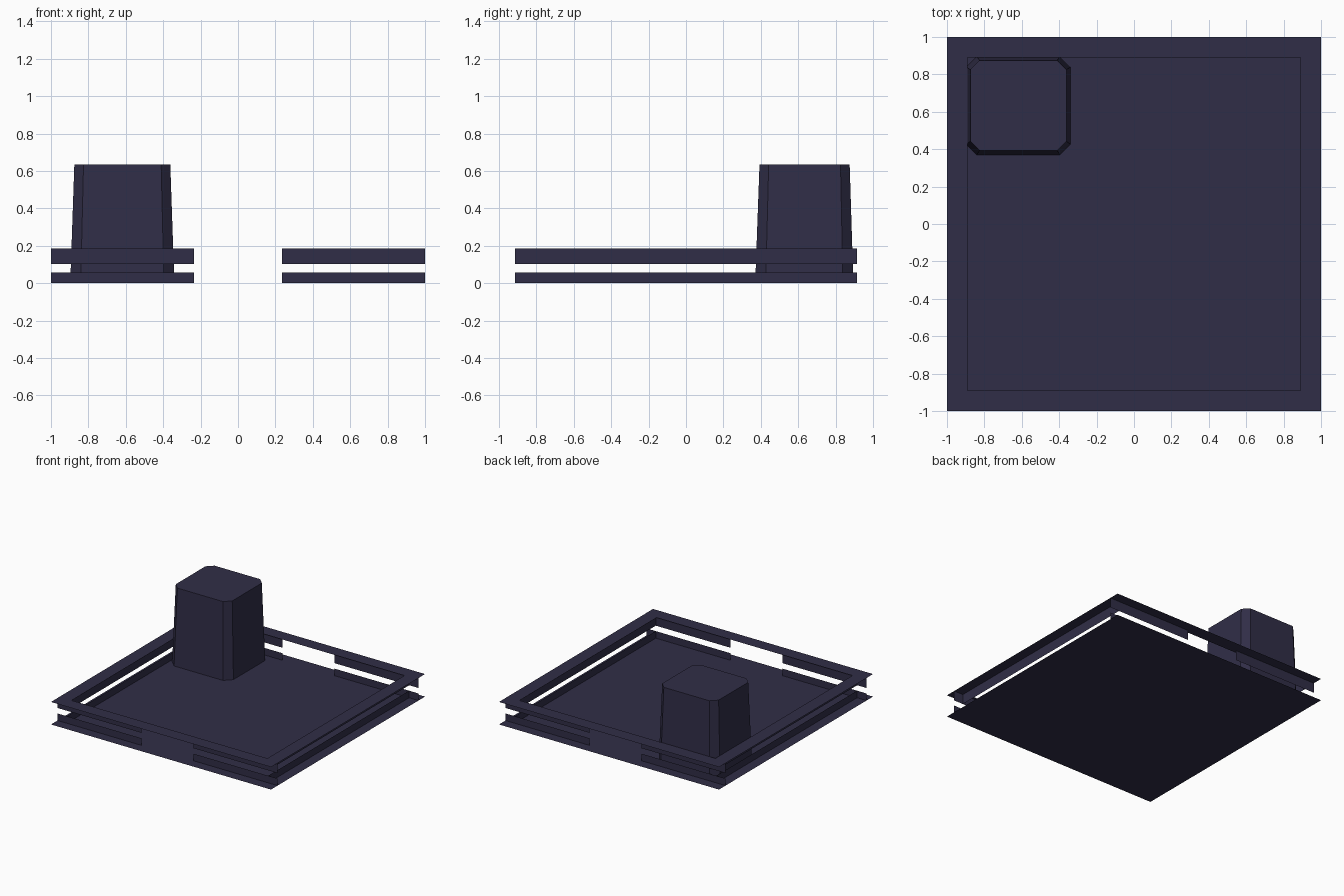
import bpy
import bmesh

cube = bpy.data.objects.get("Cube")
if cube:
    bpy.data.objects.remove(cube, do_unlink=True)

slate = bpy.data.materials.new("dark_slate_purple")
slate.use_nodes = True
colour = (0.030, 0.027, 0.063, 1)
slate.diffuse_color = colour
slate.node_tree.nodes["Principled BSDF"].inputs["Base Color"].default_value = colour


def add_mesh(name, bm):
    mesh = bpy.data.meshes.new(name)
    bm.to_mesh(mesh)
    bm.free()
    mesh.materials.append(slate)
    obj = bpy.data.objects.new(name, mesh)
    bpy.context.collection.objects.link(obj)
    return obj


def sheet(name, corners):
    bm = bmesh.new()
    bm.faces.new([bm.verts.new(c) for c in corners])
    return add_mesh(name, bm)


def flat(name, x0, x1, y0, y1, z):
    return sheet(name, [(x0, y0, z), (x1, y0, z), (x1, y1, z), (x0, y1, z)])


def upright(name, a, b, z0, z1):
    return sheet(name, [(*a, z0), (*b, z0), (*b, z1), (*a, z1)])


def octagon(bm, x0, x1, y0, y1, cut, z):
    points = [(x0 + cut, y0), (x1 - cut, y0), (x1, y0 + cut), (x1, y1 - cut),
              (x1 - cut, y1), (x0 + cut, y1), (x0, y1 - cut), (x0, y0 + cut)]
    return [bm.verts.new((x, y, z)) for x, y in points]


# Thin floor
EDGE, INNER, RAIL, GAP, TOP = 1.0, 0.89, 0.915, 0.235, 0.185
flat("floor", -EDGE, EDGE, -EDGE, EDGE, 0)

# Flat capping boards around the rim
flat("front_cap", -EDGE, EDGE, -EDGE, -INNER, TOP)
flat("back_cap", -EDGE, EDGE, INNER, EDGE, TOP)
flat("right_cap", -EDGE, -INNER, -INNER, INNER, TOP)
flat("left_cap", INNER, EDGE, -INNER, INNER, TOP)

# Two levels of upright rails, with openings at the front and back
for level, z0, z1 in (("lower", 0, 0.058), ("upper", 0.103, TOP)):
    for side, s in (("right", -1), ("left", 1)):
        upright(f"{level}_{side}_rail", (s * RAIL, -s * RAIL), (s * RAIL, s * RAIL), z0, z1)
        x0, x1 = sorted((s * GAP, s * EDGE))
        upright(f"{level}_front_{side}_rail", (x0, -RAIL), (x1, -RAIL), z0, z1)
        upright(f"{level}_back_{side}_rail", (x1, RAIL), (x0, RAIL), z0, z1)

# Tapered corner tower with chamfered corners
bm = bmesh.new()
base = octagon(bm, -0.897, -0.34, 0.37, 0.895, 0.056, 0)
roof = octagon(bm, -0.875, -0.362, 0.393, 0.875, 0.049, 0.635)
bm.faces.new(roof)
for i in range(len(base)):
    j = (i + 1) % len(base)
    bm.faces.new((base[i], base[j], roof[j], roof[i]))
add_mesh("tower", bm)
